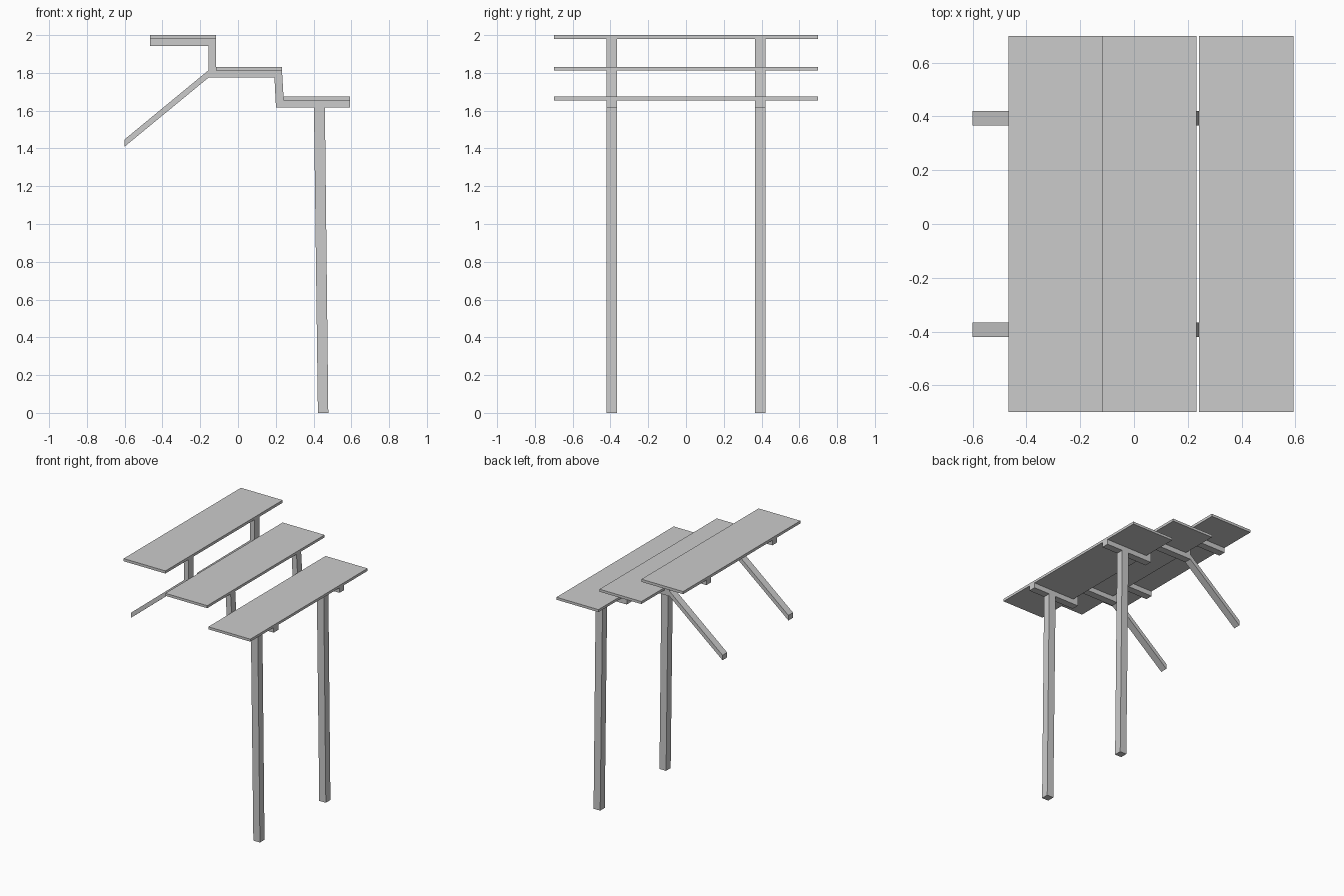
import bpy

if "Cube" in bpy.data.objects:
    bpy.data.objects.remove(bpy.data.objects["Cube"])

POST_IN, POST_OUT = 0.366, 0.421   # depth range of each side frame
TREAD_HALF = 0.70


def extrude_profile(name, pts, y0, y1):
    """Extrude an x-z outline between two y positions."""
    n = len(pts)
    verts = [(x, y0, z) for x, z in pts] + [(x, y1, z) for x, z in pts]
    faces = [list(range(n)), list(range(2 * n - 1, n - 1, -1))]
    faces += [[i, i + n, (i + 1) % n + n, (i + 1) % n] for i in range(n)]
    mesh = bpy.data.meshes.new(name)
    mesh.from_pydata(verts, [], faces)
    mesh.update()
    obj = bpy.data.objects.new(name, mesh)
    bpy.context.collection.objects.link(obj)
    return obj


# Outlines seen from the front, counter-clockwise
stringer = [(-0.466, 1.942), (-0.156, 1.942), (-0.156, 1.775), (0.193, 1.775),
            (0.201, 1.617), (0.593, 1.617), (0.593, 1.655), (0.242, 1.655),
            (0.233, 1.812), (-0.117, 1.812), (-0.117, 1.98), (-0.466, 1.98)]
post = [(0.423, 0), (0.478, 0), (0.46, 1.617), (0.402, 1.617)]
brace = [(-0.6, 1.41), (-0.156, 1.775), (-0.156, 1.814), (-0.6, 1.448)]

# Side frames: stepped stringer, tall post and sloping brace
for side, y0, y1 in (("front", -POST_OUT, -POST_IN), ("back", POST_IN, POST_OUT)):
    extrude_profile(side + "_stringer", stringer, y0, y1)
    extrude_profile(side + "_post", post, y0, y1)
    extrude_profile(side + "_brace", brace, y0, y1)

# Step treads
treads = [("lower", 0.242, 0.593, 1.655, 1.674),
          ("middle", -0.117, 0.233, 1.812, 1.831),
          ("upper", -0.466, -0.117, 1.98, 2.0)]
for label, x0, x1, z0, z1 in treads:
    extrude_profile(label + "_tread", [(x0, z0), (x1, z0), (x1, z1), (x0, z1)],
                    -TREAD_HALF, TREAD_HALF)
